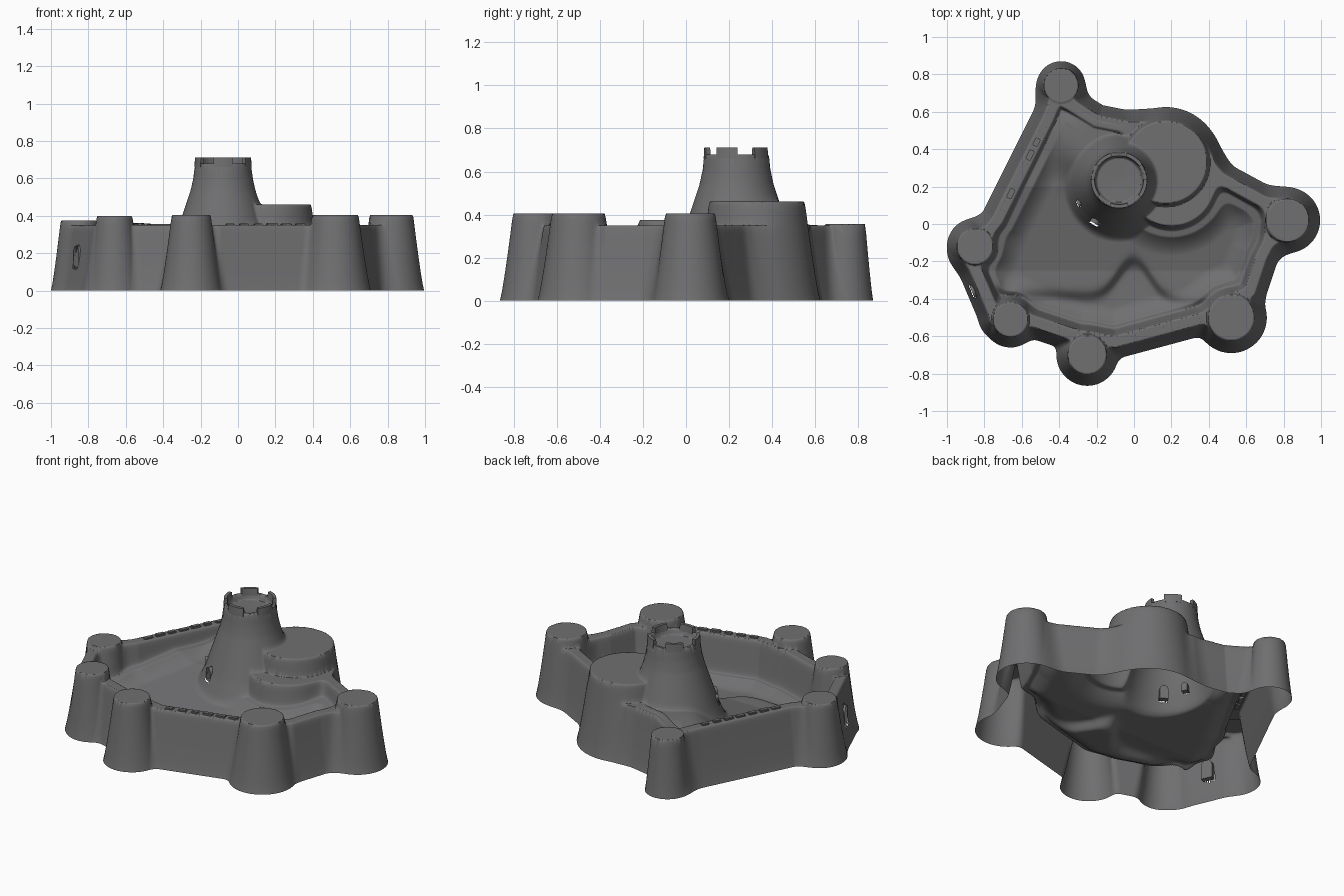
import bpy, bmesh, math, random
from mathutils import Vector, Matrix

if "Cube" in bpy.data.objects:
    bpy.data.objects.remove(bpy.data.objects["Cube"])

random.seed(4)
CELL = 0.0055

# Towers: x, y, base radius, top height, taper, blend with the walls
TOWERS = [(-.39, .74, .13, .355, .04, .07), (-.85, -.12, .15, .375, .055, .05),
          (-.66, -.51, .15, .40, .055, .04), (-.25, -.70, .165, .405, .06, .04),
          (.52, -.50, .19, .405, .065, .04), (.82, .02, .175, .405, .058, .07),
          (.17, .33, .295, .46, .065, .08)]
LEDGE = (.20, .225, .295)
# Crest line of the curtain wall, closed loop
CREST = [(-.41, .68), (-.46, .56), (-.73, .02), (-.88, -.17), (-.74, -.50), (-.60, -.50),
         (-.30, -.60), (-.10, -.63), (.42, -.49), (.62, -.36), (.68, -.18), (.80, .06),
         (.45, .25), (.17, .33), (0, .51), (-.2, .55)]
WALL_W = .09
KEEP = (-.08, .235)
KEEP_PROFILE = [(0, .64), (.12, .645), (.13, .68), (.150, .68), (.157, .61), (.172, .54),
                (.195, .47), (.225, .38), (.255, .29), (.30, .18), (.36, .06), (.4, 0)]
EDGES = list(zip(CREST, CREST[1:] + CREST[:1]))


def smin(a, b, k):
    h = max(k - abs(a - b), 0) / k
    return min(a, b) - h * h * k / 4


def smax(a, b, k):
    return -smin(-a, -b, k)


def seg_dist(x, y, a, b):
    dx, dy = b[0] - a[0], b[1] - a[1]
    t = ((x - a[0]) * dx + (y - a[1]) * dy) / (dx * dx + dy * dy)
    t = min(1, max(0, t))
    return math.hypot(x - a[0] - t * dx, y - a[1] - t * dy)


def inside(x, y):
    odd = False
    for (ax, ay), (bx, by) in EDGES:
        if (ay > y) != (by > y) and x < ax + (y - ay) * (bx - ax) / (by - ay):
            odd = not odd
    return odd


def footprint(x, y):
    # Signed distance to the blended foot of walls and towers
    e = min(seg_dist(x, y, a, b) for a, b in EDGES) - WALL_W
    for tx, ty, r, _, _, k in TOWERS:
        e = smin(e, math.hypot(x - tx, y - ty) - r, k)
    return smin(e, math.hypot(x - LEDGE[0], y - LEDGE[1]) - LEDGE[2], .07)


def flank(t, top, taper=.065):
    # Battered wall face with a rounded shoulder
    return smin(.4 * (t / taper) ** 1.2, top, .03) if t > 0 else 0


def keep_height(r):
    for (r0, z0), (r1, z1) in zip(KEEP_PROFILE, KEEP_PROFILE[1:]):
        if r <= r1:
            return z0 + (z1 - z0) * (r - r0) / (r1 - r0)
    return 0


def height(x, y, e, inner):
    h = max(0, flank(-e, .35))
    for tx, ty, r, top, taper, _ in TOWERS:
        d = math.hypot(x - tx, y - ty)
        if d < r:
            h = max(h, flank(r - d, top, taper))
    if inner:
        # Courtyard floor: falls to the front, wavy step, rear terrace, fillet at the walls
        ridge = -.40 + .2 * math.exp(-(x / .12) ** 2) - .05 * x
        f = .10 + .025 * math.tanh((y - ridge) / .03) + .2 * min(.45, max(0, y + .25))
        f += .05 * max(0, 1 - max(e, 0) / .1) ** 2
        d = math.hypot(x + .2, y - .46) / .24
        f += (.335 - f) * math.exp(-d ** 4)
        h = smax(h, f, .04)
    r = math.hypot(x - KEEP[0], y - KEEP[1])
    if r < .4 and (inner or r < .31):
        h = smax(h, keep_height(r), .04) if r > .17 else keep_height(r)
    return h


stone = bpy.data.materials.new("dark_grey")
stone.diffuse_color = (.16, .16, .165, 1)
stone.use_nodes = True
stone.node_tree.nodes["Principled BSDF"].inputs["Base Color"].default_value = stone.diffuse_color


def add_mesh(name, bm, angle=40):
    me = bpy.data.meshes.new(name)
    bm.to_mesh(me)
    bm.free()
    me.materials.append(stone)
    ob = bpy.data.objects.new(name, me)
    bpy.context.collection.objects.link(ob)
    bpy.ops.object.select_all(action='DESELECT')
    ob.select_set(True)
    bpy.context.view_layer.objects.active = ob
    bpy.ops.object.shade_smooth_by_angle(angle=math.radians(angle))
    return ob


# Arched openings: name, start x, y, heading in degrees, sill height, width, height
ARCHES = [("keep_door", *KEEP, -120, .24, .05, .085),
          ("keep_window", *KEEP, -150, .28, .035, .055),
          ("wall_window", -.80, -.335, 203, .12, .07, .12)]
holes = []
for name, x, y, ang, z, w, hgt in ARCHES:
    dx, dy = math.cos(math.radians(ang)), math.sin(math.radians(ang))
    d = .16 if name.startswith("keep") else 0
    while d < .4:
        px, py = x + dx * d, y + dy * d
        if height(px, py, footprint(px, py), inside(px, py)) < z + hgt / 2:
            break
        d += .002
    holes.append((name, px, py, dx, dy, z, w, hgt))


def in_hole(x, y, z):
    for _, px, py, dx, dy, z0, w, hgt in holes:
        u, v = (y - py) * dx - (x - px) * dy, (x - px) * dx + (y - py) * dy
        if abs(u) < w / 2 and abs(v) < .06 and z0 < z < z0 + hgt * (1 - .35 * (2 * u / w) ** 2):
            return True
    return False


# Castle shell: one continuous open-bottomed skin
bm = bmesh.new()
nx, ny = int(2.04 / CELL), int(1.78 / CELL)
grid = {}
for i in range(nx + 1):
    for j in range(ny + 1):
        x, y = -1.02 + i * CELL, -.89 + j * CELL
        e, inn = footprint(x, y), inside(x, y)
        if e < 2 * CELL or inn:
            v = bm.verts.new((x, y, height(x, y, e, inn)))
            grid[i, j] = (v, -1 if inn else e)
for (i, j), c in list(grid.items()):
    quad = [c] + [grid.get(k) for k in ((i + 1, j), (i + 1, j + 1), (i, j + 1))]
    if None in quad or sum(q[1] for q in quad) > 0:
        continue
    mid = sum((q[0].co for q in quad), Vector()) / 4
    if not in_hole(*mid):
        bm.faces.new([q[0] for q in quad])
bmesh.ops.delete(bm, geom=[v for v in bm.verts if not v.link_faces], context='VERTS')
# Pull the ragged rim onto the exact ground outline
for v in bm.verts:
    if v.is_boundary:
        x, y = v.co.x, v.co.y
        e = footprint(x, y)
        if abs(e) < 2.5 * CELL and not inside(x, y):
            g = Vector((footprint(x + .001, y) - e, footprint(x, y + .001) - e, 0)) / .001
            v.co -= g * (e / max(g.length_squared, .2))
            v.co.z = 0
add_mesh("castle_shell", bm, 60)

# Arched niches lining the openings
for name, px, py, dx, dy, z, w, hgt in holes:
    bm = bmesh.new()
    arc = [(-w / 2, z), (w / 2, z)]
    arc += [(w / 2 * math.cos(a), z + hgt - w / 2 + w / 2 * math.sin(a))
            for a in (math.pi * k / 8 for k in range(9))]
    rings = [[bm.verts.new((px - dy * u + dx * s, py + dx * u + dy * s, h)) for u, h in arc]
             for s in (.006, -.03)]
    n = len(arc)
    for k in range(n):
        m = (k + 1) % n
        bm.faces.new((rings[0][k], rings[0][m], rings[1][m], rings[1][k]))
    bm.faces.new(rings[1])
    add_mesh(name, bm)

# Keep battlement: five curved merlons
for k in range(5):
    bm = bmesh.new()
    mid = math.radians(-90 + 72 * k)
    rows = []
    for s in range(7):
        a = mid + math.radians(-20 + 40 * s / 6)
        rows.append([bm.verts.new((KEEP[0] + r * math.cos(a), KEEP[1] + r * math.sin(a), z))
                     for r, z in ((.126, .66), (.153, .66), (.150, .712), (.131, .712))])
    for a, b in zip(rows, rows[1:]):
        for q in range(4):
            bm.faces.new((a[q], a[(q + 1) % 4], b[(q + 1) % 4], b[q]))
    bm.faces.new(rows[0])
    bm.faces.new(rows[-1][::-1])
    bmesh.ops.recalc_face_normals(bm, faces=bm.faces)
    add_mesh(f"keep_merlon_{k + 1}", bm)


# Worn merlons along the two crenellated walls
def wall_merlons(name, a, b, count):
    a, b = Vector((*a, 0)), Vector((*b, 0))
    turn = Matrix.Rotation(math.atan2(b.y - a.y, b.x - a.x), 4, 'Z')
    step = (b - a).length / count
    bm = bmesh.new()
    for k in range(count):
        p = a.lerp(b, (k + .5) / count) + Vector((0, 0, .348))
        size = Matrix.Diagonal((step * random.uniform(.55, .8), .03,
                                random.uniform(.02, .03), 1))
        bmesh.ops.create_cube(bm, size=1, matrix=Matrix.Translation(p) @ turn @ size)
    bmesh.ops.bevel(bm, geom=bm.edges[:], offset=.004, segments=2, affect='EDGES')
    add_mesh(name, bm)


wall_merlons("front_wall_merlons", (-.08, -.63), (.37, -.508), 6)
wall_merlons("left_wall_merlons", (-.47, .54), (-.71, .06), 7)
